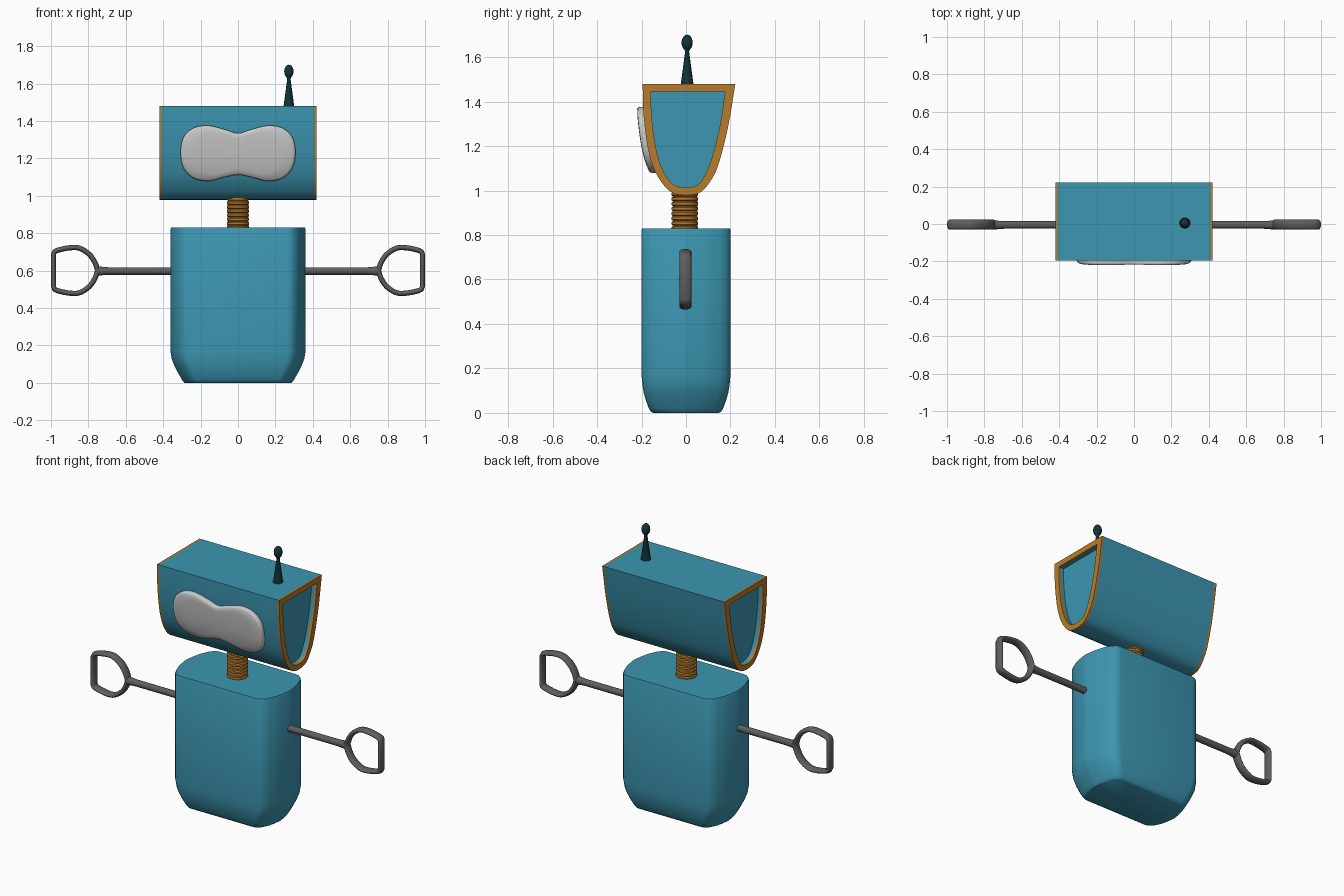
import bpy, bmesh
from math import sin, cos, pi, tau
from mathutils import Vector

if "Cube" in bpy.data.objects:
    bpy.data.objects.remove(bpy.data.objects["Cube"])


def material(name, rgb):
    m = bpy.data.materials.new(name)
    m.diffuse_color = (*rgb, 1)
    m.use_nodes = True
    m.node_tree.nodes["Principled BSDF"].inputs["Base Color"].default_value = m.diffuse_color
    return m


BLUE = material("blue", (0.045, 0.305, 0.44))
ORANGE = material("orange", (0.48, 0.2, 0.025))
DARK = material("dark_teal", (0.006, 0.035, 0.042))
GREY = material("dark_grey", (0.115, 0.112, 0.112))


def spline(pts, steps=4, closed=False):
    """Smooth curve through 2D points."""
    P = [Vector(p) for p in pts]
    n = len(P)
    get = (lambda i: P[i % n]) if closed else (lambda i: P[max(0, min(n - 1, i))])
    out = []
    for i in range(n if closed else n - 1):
        a, b, c, d = (get(i + k) for k in (-1, 0, 1, 2))
        for s in range(steps):
            t = s / steps
            out.append(0.5 * (2 * b + (c - a) * t + (2 * a - 5 * b + 4 * c - d) * t * t
                              + (3 * b - a - 3 * c + d) * t ** 3))
    if not closed:
        out.append(P[-1])
    return out


def loft(name, rings, mat=None, loop=False, mirror=False, angle=35):
    """Skin a list of closed rings, either capped or joined end to end."""
    bm = bmesh.new()
    rows = [[bm.verts.new(p) for p in r] for r in rings]
    n = len(rows[0])
    pairs = list(zip(rows, rows[1:])) + ([(rows[-1], rows[0])] if loop else [])
    for r, q in pairs:
        for i in range(n):
            j = (i + 1) % n
            bm.faces.new((r[i], r[j], q[j], q[i]))
    if not loop:
        bm.faces.new(rows[0])
        bm.faces.new(rows[-1])
    bmesh.ops.recalc_face_normals(bm, faces=bm.faces)
    me = bpy.data.meshes.new(name)
    bm.to_mesh(me)
    bm.free()
    ob = bpy.data.objects.new(name, me)
    bpy.context.collection.objects.link(ob)
    if mat:
        me.materials.append(mat)
    bpy.ops.object.select_all(action='DESELECT')
    ob.select_set(True)
    bpy.context.view_layer.objects.active = ob
    bpy.ops.object.shade_smooth_by_angle(angle=angle * pi / 180)
    if mirror:
        ob.modifiers.new("mirror", 'MIRROR')
    return ob


def lathe(name, profile, x, y, mat, n=24):
    return loft(name, [[(x + r * cos(tau * i / n), y + r * sin(tau * i / n), z)
                        for i in range(n)] for r, z in profile], mat)


# body: flat front and back, bowed sides, tapering at the bottom
corner = [(0.262, -0.2), (0.285, -0.196), (0.302, -0.182)] + \
    spline([(0.318, -0.162), (0.345, -0.095), (0.361, 0)], 4)
quarter = corner[:-1]
plan = [tuple(p) for p in corner] + [(x, -y) for x, y in reversed(quarter)]
plan += [(-x, -y) for x, y in plan[:-1]] + [(-plan[-1][0], -plan[-1][1])]
levels = [(0, 0.79, 0.74), (0.006, 0.81, 0.79), (0.02, 0.835, 0.835), (0.055, 0.89, 0.9),
          (0.09, 0.94, 0.95), (0.125, 0.98, 0.98), (0.17, 1, 1), (0.822, 1, 1), (0.83, 0.99, 0.985)]
loft("body", [[(x * sx, y * sy, z) for x, y in plan] for z, sx, sy in levels], BLUE)

# ribbed neck
ribs = []
for k in range(9):
    z = 0.82 + k * 0.022
    ribs += [(0.054, z), (0.06, z + 0.005), (0.06, z + 0.016), (0.054, z + 0.021)]
lathe("neck", ribs, 0, -0.005, ORANGE)

# head: side profile in (y, z), extruded along x with recessed ends
outer = spline([(-0.195, 1.48), (-0.19, 1.33), (-0.167, 1.17), (-0.125, 1.06), (-0.055, 0.987),
                (0.055, 0.987), (0.115, 1.05), (0.15, 1.13), (0.19, 1.29), (0.222, 1.48)])
inner = spline([(-0.157, 1.445), (-0.154, 1.33), (-0.133, 1.18), (-0.096, 1.075), (-0.043, 1.02),
                (0.043, 1.02), (0.085, 1.07), (0.117, 1.15), (0.152, 1.29), (0.176, 1.445)])


def section(ring, x):
    return [(x, p[0], p[1]) for p in ring]


ends = [(inner, 0.385), (inner, 0.408), (outer, 0.408)]
loft("head", [section(r, -x) for r, x in ends] +
     [section(r, x) for r, x in reversed(ends)], BLUE)
loft("head_rim", [section(outer, 0.406), section(outer, 0.42),
                  section(inner, 0.42), section(inner, 0.4)], ORANGE, loop=True, mirror=True)

# visor: rounded hourglass plate following the curved face
front = outer[:17]


def face_y(z):
    for a, b in zip(front, front[1:]):
        if b[1] <= z <= a[1]:
            return a[0] + (b[0] - a[0]) * (a[1] - z) / (a[1] - b[1])
    return front[0][0]


half = [(0, 1.335), (0.07, 1.355), (0.16, 1.376), (0.24, 1.362), (0.293, 1.31), (0.307, 1.23),
        (0.292, 1.15), (0.24, 1.095), (0.16, 1.079), (0.07, 1.1), (0, 1.113)]
outline = spline(half + [(-x, z) for x, z in half[-2:0:-1]], 4, True)
rings = []
for s, d in [(1, -0.01), (1, 0.016), (0.985, 0.023), (0.95, 0.027), (0.75, 0.028),
             (0.5, 0.028), (0.25, 0.028), (0.03, 0.028)]:
    ring = []
    for p in outline:
        z = 1.225 + (p[1] - 1.225) * s
        ring.append((p[0] * s, face_y(z) - d, z))
    rings.append(ring)
loft("visor", rings, angle=60)

# antenna: cone with an egg-shaped tip
tip = [(max(0.001, 0.025 * sin(pi * k / 12)), 1.665 - 0.036 * cos(pi * k / 12)) for k in range(2, 13)]
lathe("antenna", [(0.029, 1.475), (0.009, 1.625)] + tip, 0.272, 0.005, DARK)

# arms: straight rods
n = 16
loft("arm", [[(x, -0.005 + r * cos(tau * i / n), 0.598 + r * sin(tau * i / n)) for i in range(n)]
             for x, r in [(0.33, 0.02), (0.69, 0.02), (0.72, 0.022), (0.755, 0.026)]],
     GREY, mirror=True)

# hands: D-shaped grips swept with an oval section
upper = spline([(0.751, 0.0), (0.764, 0.04), (0.795, 0.086), (0.85, 0.12), (0.91, 0.12), (0.965, 0.108)], 4)
upper += [Vector((0.98, 0.101)), Vector((0.986, 0.088))]
path = upper + [Vector((x, -z)) for x, z in reversed(upper[1:])]
rings = []
for k, p in enumerate(path):
    t = (path[(k + 1) % len(path)] - path[k - 1]).normalized()
    rings.append([(p.x - t.y * 0.014 * cos(tau * i / n), -0.003 + 0.027 * sin(tau * i / n),
                   0.601 + p.y + t.x * 0.014 * cos(tau * i / n)) for i in range(n)])
loft("hand_grip", rings, GREY, loop=True, mirror=True, angle=50)
